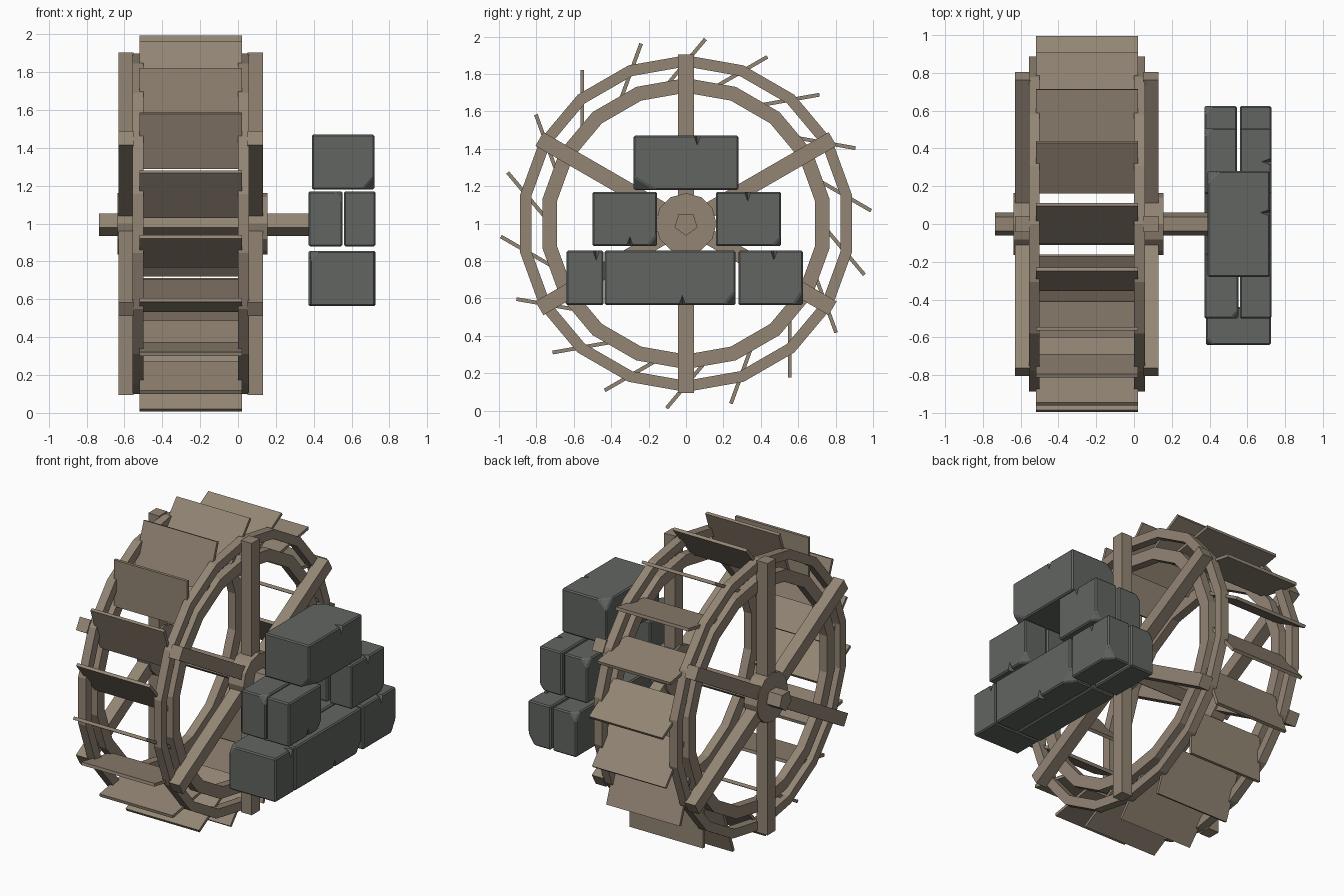
import bpy, bmesh
from math import sin, cos, pi, radians
from mathutils import Vector, Matrix

if "Cube" in bpy.data.objects:
    bpy.data.objects.remove(bpy.data.objects["Cube"])

CX = -0.25                      # mid plane of the wheel
AXIS = Vector((0, 0, 1))        # wheel centre height


def material(name, col):
    m = bpy.data.materials.new(name)
    m.diffuse_color = (*col, 1)
    m.use_nodes = True
    m.node_tree.nodes["Principled BSDF"].inputs["Base Color"].default_value = m.diffuse_color
    return m


wood = material("wood", (0.29, 0.235, 0.175))
stone = material("stone", (0.12, 0.13, 0.12))


def finish(name, bm, mat):
    bmesh.ops.recalc_face_normals(bm, faces=bm.faces[:])
    me = bpy.data.meshes.new(name)
    bm.to_mesh(me)
    bm.free()
    me.materials.append(mat)
    ob = bpy.data.objects.new(name, me)
    bpy.context.collection.objects.link(ob)
    return ob


def box(name, centre, size, turn, mat):
    """Box placed at centre and turned about the wheel axis (x)."""
    bm = bmesh.new()
    m = Matrix.Translation(centre) @ Matrix.Rotation(turn, 4, 'X') @ Matrix.Diagonal((*size, 1))
    bmesh.ops.create_cube(bm, size=1, matrix=m)
    return finish(name, bm, mat)


def ring_points(bm, x, r, n, start):
    return [bm.verts.new((x, r * cos(start + 2 * pi * i / n), 1 + r * sin(start + 2 * pi * i / n)))
            for i in range(n)]


def prism(name, x0, x1, r, n, start):
    bm = bmesh.new()
    a, b = ring_points(bm, x0, r, n, start), ring_points(bm, x1, r, n, start)
    bm.faces.new(a)
    bm.faces.new(b)
    for i in range(n):
        j = (i + 1) % n
        bm.faces.new((a[i], a[j], b[j], b[i]))
    return finish(name, bm, wood)


def rim(name, x0, x1, r_in, r_out, n=18):
    bm = bmesh.new()
    loops = [ring_points(bm, x, r, n, pi / 2)
             for x, r in ((x0, r_in), (x0, r_out), (x1, r_out), (x1, r_in))]
    for k in range(4):
        a, b = loops[k], loops[(k + 1) % 4]
        for i in range(n):
            j = (i + 1) % n
            bm.faces.new((a[i], a[j], b[j], b[i]))
    return finish(name, bm, wood)


# Axle
prism("axle", -0.735, 0.5, 0.065, 5, -pi / 2)

# Hubs, rims and spoke beams on both sides
for side, s in (("left", -1), ("right", 1)):
    hub = (-0.637, -0.54) if s < 0 else (0.04, 0.155)
    prism(f"{side}_hub", *hub, 0.163, 12, 0)
    x0, x1 = CX + s * 0.25, CX + s * 0.307
    rim(f"{side}_outer_rim", x0, x1, 0.84, 0.9)
    rim(f"{side}_inner_rim", x0, x1, 0.70, 0.778)
    for i in range(3):
        box(f"{side}_spoke_beam_{i}", (CX + s * 0.341, 0, 1), (0.08, 0.085, 1.81),
            i * pi / 3, wood)

# Tilted paddles
for i in range(18):
    a = radians(84 + 20 * i)
    d = a - radians(34)
    tip = AXIS + 0.992 * Vector((0, cos(a), sin(a)))
    c = tip - 0.155 * Vector((0, cos(d), sin(d)))
    box(f"paddle_{i}", (CX, c.y, c.z), (0.54, 0.31, 0.02), d, wood)


def block(name, lo, hi, chips, crack=None):
    """Bevelled stone: chips are (corner signs, cut lengths), crack is (y, +1 top / -1 bottom)."""
    lo, hi = Vector(lo), Vector(hi)
    c, size = (lo + hi) / 2, hi - lo
    bm = bmesh.new()
    bmesh.ops.create_cube(bm, size=1, matrix=Matrix.Translation(c) @ Matrix.Diagonal((*size, 1)))
    for sign, cut in chips:
        s = Vector(sign)
        corner = c + Vector([s[k] * size[k] / 2 for k in range(3)])
        normal = Vector([s[k] / cut[k] for k in range(3)])
        point = corner - Vector((s.x * cut[0], 0, 0))
        bmesh.ops.bisect_plane(bm, geom=bm.verts[:] + bm.edges[:] + bm.faces[:],
                               plane_co=point, plane_no=normal, clear_outer=True)
        bmesh.ops.holes_fill(bm, edges=[e for e in bm.edges if e.is_boundary])
    bmesh.ops.bevel(bm, geom=bm.edges[:], offset=0.008, segments=1, affect='EDGES')
    ob = finish(name, bm, stone)
    if crack:
        # Diamond shaped cutter straddling an outer edge
        y, up = crack
        cut = bmesh.new()
        m = Matrix.Translation((hi.x, y, hi.z if up > 0 else lo.z)) @ Matrix.Diagonal((0.05, 0.018, 0.05, 1))
        bmesh.ops.create_uvsphere(cut, u_segments=4, v_segments=2, radius=1, matrix=m)
        cutter = finish(name + "_cutter", cut, stone)
        cutter.hide_render = True
        cutter.hide_viewport = True
        mod = ob.modifiers.new("crack", 'BOOLEAN')
        mod.operation = 'DIFFERENCE'
        mod.object = cutter


# Bearing stones: bottom course, middle course, capstone
small = (0.04, 0.04, 0.05)
block("base_front_stone", (0.38, -0.64, 0.565), (0.725, -0.44, 0.855),
      [((-1, -1, 1), small)], (-0.48, 1))
block("base_long_outer_stone", (0.56, -0.435, 0.565), (0.727, 0.265, 0.855),
      [((1, 1, -1), (0.05, 0.06, 0.08))], (-0.02, -1))
block("base_long_inner_stone", (0.372, -0.435, 0.565), (0.552, 0.265, 0.855),
      [((-1, -1, 1), small)])
block("base_back_outer_stone", (0.56, 0.28, 0.565), (0.727, 0.625, 0.855),
      [((1, 1, -1), (0.05, 0.05, 0.08))], (0.47, 1))
block("base_back_inner_stone", (0.372, 0.28, 0.565), (0.545, 0.625, 0.855),
      [((-1, 1, 1), small)])
block("middle_front_outer_stone", (0.56, -0.5, 0.88), (0.727, -0.155, 1.17),
      [((1, 1, -1), (0.04, 0.05, 0.06))], (-0.3, -1))
block("middle_front_inner_stone", (0.372, -0.5, 0.88), (0.552, -0.155, 1.17),
      [((1, -1, 1), small)])
block("middle_back_outer_stone", (0.56, 0.16, 0.88), (0.727, 0.508, 1.17),
      [((1, 1, -1), small)], (0.33, 1))
block("middle_back_inner_stone", (0.372, 0.16, 0.88), (0.545, 0.508, 1.17),
      [((-1, 1, 1), small)])
block("cap_stone", (0.39, -0.28, 1.18), (0.72, 0.28, 1.47),
      [((1, -1, -1), (0.06, 0.12, 0.07)), ((-1, 1, 1), (0.06, 0.06, 0.06))], (0.06, 1))
